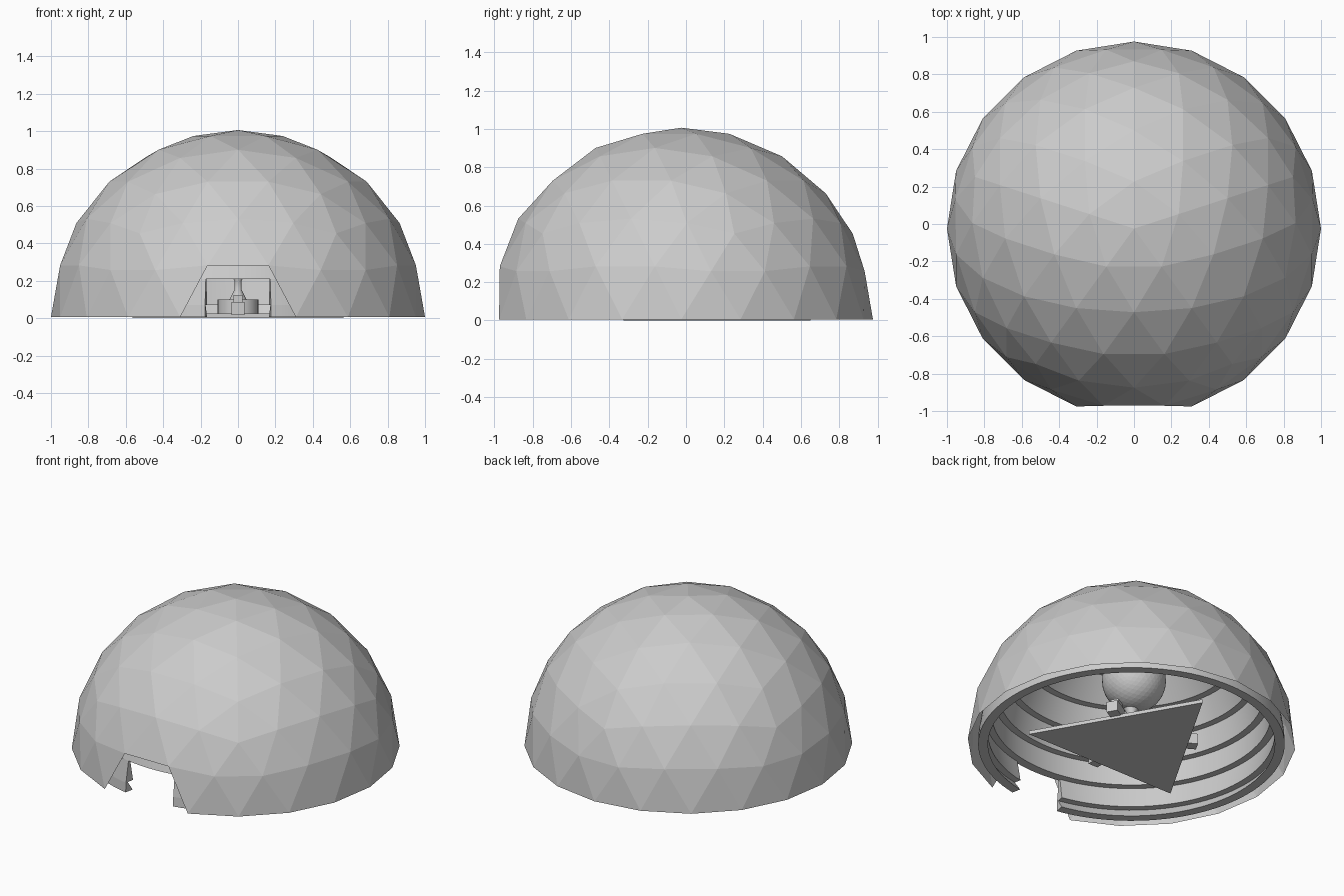
import bpy, bmesh, math
from mathutils import Matrix, Vector

if "Cube" in bpy.data.objects:
    bpy.data.objects.remove(bpy.data.objects["Cube"])

CY = -0.0245          # dome centre in y
LIFT = 0.006          # dome sits just above the floor plate underside


def finish(name, bm, smooth=False):
    bmesh.ops.recalc_face_normals(bm, faces=bm.faces[:])
    me = bpy.data.meshes.new(name)
    bm.to_mesh(me)
    bm.free()
    ob = bpy.data.objects.new(name, me)
    bpy.context.collection.objects.link(ob)
    if smooth:
        bpy.ops.object.select_all(action='DESELECT')
        ob.select_set(True)
        bpy.context.view_layer.objects.active = ob
        bpy.ops.object.shade_smooth_by_angle(angle=math.radians(30))
    return ob


def lathe(name, profile, gap=0.0, n=96, closed=True):
    """Sweep an (r, z) profile about the dome axis, leaving a gap at the front."""
    bm = bmesh.new()
    full = gap == 0
    span = 2 * math.pi - 2 * gap
    rows = []
    for i in range(n if full else n + 1):
        a = -math.pi / 2 + gap + span * i / n
        rows.append([bm.verts.new((r * math.cos(a), r * math.sin(a) + CY, z))
                     for r, z in profile])
    m = len(profile)
    for i in range(n):
        A, B = rows[i], rows[(i + 1) % len(rows)]
        for j in range(m if closed else m - 1):
            k = (j + 1) % m
            bm.faces.new((A[j], B[j], B[k], A[k]))
    if not full and closed:
        bm.faces.new(rows[0])
        bm.faces.new(rows[-1])
    if not closed:
        bm.faces.new([r[0] for r in rows])
        bm.faces.new([r[-1] for r in rows])
    return finish(name, bm, True)


# Outer faceted dome: upper half of an icosphere with three door panels removed
bm = bmesh.new()
bmesh.ops.create_icosphere(bm, subdivisions=3, radius=1,
                           matrix=Matrix.Rotation(math.pi / 2, 4, 'Z'))
drop = []
for f in bm.faces:
    c = f.calc_center_median()
    if c.z < 0 or (c.y < 0 and abs(c.x) < 0.2 and c.z < 0.22):
        drop.append(f)
bmesh.ops.delete(bm, geom=drop, context='FACES')
bmesh.ops.translate(bm, verts=bm.verts[:], vec=(0, CY, LIFT))
finish("dome_shell", bm)

# Inner lining: overlapping tiers with a ledge under each; lowest ones cut at the door
levels = [LIFT, 0.07, 0.21, 0.35, 0.49, 0.63, 0.77, 0.89]


def inner(z):
    return math.sqrt(0.93 ** 2 - z * z)


for i, (z0, z1) in enumerate(zip(levels, levels[1:])):
    r0, r1 = inner(z0), inner(z1)
    prof = [(r0 - 0.055, z0), (r0 + 0.005, z0), (r1 + 0.005, z1), (r1 - 0.01, z1)]
    lathe(f"lining_tier_{i}", prof, 0.19 if z1 < 0.22 else 0)
lathe("lining_cap", [(0.28, 0.88), (0.28, 0.9)], closed=False)

# Triangular floor plate pointing to the back
PY = 0.0              # plate centre
bm = bmesh.new()
bmesh.ops.create_cone(bm, cap_ends=True, segments=3, radius1=0.65, radius2=0.65, depth=0.024)
far = max(bm.verts, key=lambda v: v.co.y).co
turn = math.pi / 2 - math.atan2(far.y, far.x)
bmesh.ops.transform(bm, verts=bm.verts[:],
                    matrix=Matrix.Translation((0, PY, 0.012)) @ Matrix.Rotation(turn, 4, 'Z'))
finish("floor_plate", bm)

# Projector boxes at the middle of each plate side
for k in range(3):
    bm = bmesh.new()
    rot = Matrix.Translation((0, PY, 0)) @ Matrix.Rotation(k * 2 * math.pi / 3, 4, 'Z')
    for size, loc in (((0.07, 0.12, 0.07), (0, -0.33, 0.052)),
                      ((0.05, 0.07, 0.04), (0, -0.31, 0.105))):
        bmesh.ops.create_cube(bm, size=1, matrix=rot @ Matrix.Translation(loc)
                              @ Matrix.Diagonal(Vector((*size, 1))))
    finish(f"projector_{k}", bm)

# Central pedestal and faceted globe
lathe("pedestal", [(0.11, 0.02), (0.11, 0.1), (0.045, 0.1), (0.02, 0.15),
                   (0.02, 0.2), (0.06, 0.29)], n=24, closed=False)
bm = bmesh.new()
bmesh.ops.create_icosphere(bm, subdivisions=4, radius=0.195,
                           matrix=Matrix.Translation((0, PY, 0.44)))
finish("globe", bm)
